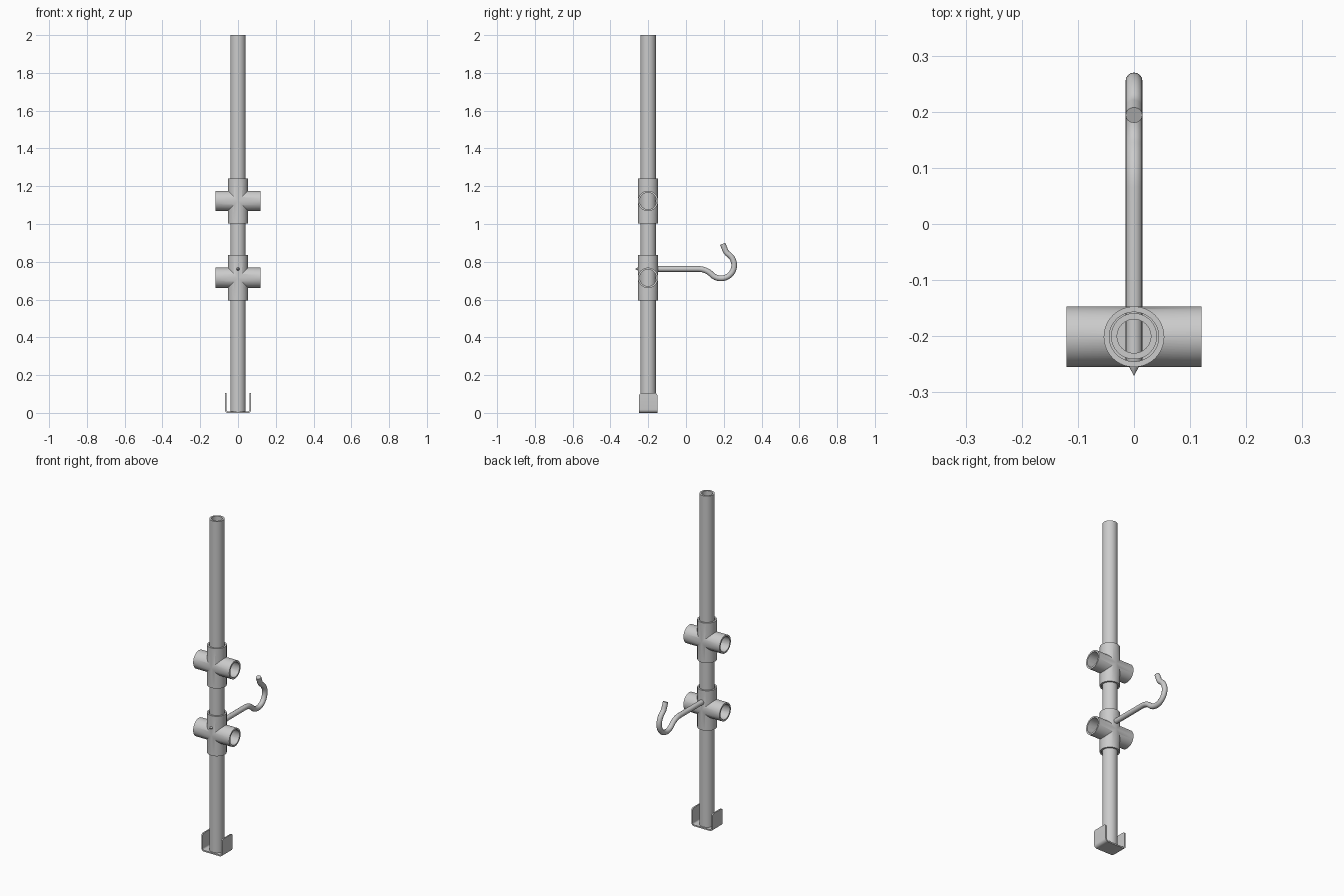
import bpy, bmesh, math
from mathutils import Matrix, Vector

if "Cube" in bpy.data.objects:
    bpy.data.objects.remove(bpy.data.objects["Cube"])

PY = -0.2  # y of the pole axis

steel = bpy.data.materials.new("grey_steel")
steel.diffuse_color = (0.6, 0.6, 0.6, 1)
steel.use_nodes = True
steel.node_tree.nodes["Principled BSDF"].inputs["Base Color"].default_value = steel.diffuse_color


def add_object(name, bm):
    bmesh.ops.recalc_face_normals(bm, faces=bm.faces)
    me = bpy.data.meshes.new(name)
    bm.to_mesh(me)
    bm.free()
    ob = bpy.data.objects.new(name, me)
    bpy.context.collection.objects.link(ob)
    me.materials.append(steel)
    return ob


def cylinder(name, r, length, centre, along_x=False, seg=64):
    bm = bmesh.new()
    rot = Matrix.Rotation(math.pi / 2, 4, 'Y') if along_x else Matrix()
    bmesh.ops.create_cone(bm, cap_ends=True, segments=seg, radius1=r, radius2=r,
                          depth=length, matrix=Matrix.Translation(centre) @ rot)
    return add_object(name, bm)


def tube(name, r_out, r_in, z0, z1):
    bm = bmesh.new()
    prof = [(r_out, z0), (r_out, z1), (r_in, z1), (r_in, z0)]
    vs = [bm.verts.new((r, PY, z)) for r, z in prof]
    edges = [bm.edges.new((vs[i], vs[(i + 1) % 4])) for i in range(4)]
    bmesh.ops.spin(bm, geom=vs + edges, cent=(0, PY, 0), axis=(0, 0, 1),
                   angle=2 * math.pi, steps=64, use_duplicate=False)
    bmesh.ops.remove_doubles(bm, verts=bm.verts, dist=1e-5)
    return add_object(name, bm)


def bake(ob, tools):
    # run the booleans in order, then drop the helpers
    for tool, op in tools:
        m = ob.modifiers.new(op, 'BOOLEAN')
        m.object, m.operation, m.solver = tool, op, 'EXACT'
        tool.hide_render = True
    bpy.context.view_layer.update()
    ev = ob.evaluated_get(bpy.context.evaluated_depsgraph_get())
    me = bpy.data.meshes.new_from_object(ev)
    ob.modifiers.clear()
    ob.data = me
    for tool, _ in tools:
        bpy.data.objects.remove(tool)


# hollow pole
tube("pole", 0.041, 0.030, 0.008, 2.0)

# two four-way pipe fittings, bored both ways
for name, z in (("upper_cross_fitting", 1.122), ("lower_cross_fitting", 0.715)):
    c = (0, PY - 0.001, z)
    body = cylinder(name, 0.054, 0.24, c)
    bake(body, [
        (cylinder("arm", 0.0539, 0.24, c, True), 'UNION'),
        (cylinder("bore_z", 0.044, 0.3, c), 'DIFFERENCE'),
        (cylinder("bore_x", 0.044, 0.3, c, True), 'DIFFERENCE'),
    ])

# U-shaped foot bracket: rounded bends at the bottom, clipped upper corners
W, H, T, D, R = 0.07, 0.105, 0.008, 0.048, 0.018


def u_profile(off):
    w, r = W - off, R - off
    half = [(w, H)]
    for i in range(7):
        a = math.radians(-15 * i)
        half.append((W - R + r * math.cos(a), R + r * math.sin(a)))
    return half + [(-x, z) for x, z in reversed(half)]


bm = bmesh.new()
outline = u_profile(0) + u_profile(T)[::-1]
face = bm.faces.new([bm.verts.new((x, PY - D, z)) for x, z in outline])
ext = bmesh.ops.extrude_face_region(bm, geom=[face])
bmesh.ops.translate(bm, vec=(0, 2 * D, 0),
                    verts=[v for v in ext["geom"] if isinstance(v, bmesh.types.BMVert)])
corners = [e for e in bm.edges
           if all(v.co.z > H - 1e-4 for v in e.verts)
           and abs(e.verts[0].co.y - e.verts[1].co.y) < 1e-4]
bmesh.ops.bevel(bm, geom=corners, offset=0.012, segments=4, profile=0.5, affect='EDGES')
add_object("foot_bracket", bm)

# hook rod: pointed end, straight shank, then a swan-neck hook (y, z, radius)
path = [(-0.27, 0.762, 0.02), (-0.243, 0.762, 1), (-0.235, 0.762, 1)]
for i in range(9):  # bend down
    a = math.radians(45 * i / 8)
    path.append((0.065 + 0.1 * math.sin(a), 0.662 + 0.1 * math.cos(a), 1))
for i in range(1, 29):  # main bowl
    a = math.radians(225 + (415 - 225) * i / 28)
    path.append((0.185 + 0.07 * math.cos(a), 0.782 + 0.07 * math.sin(a), 1))
pos = Vector(path[-1][:2])
for i in range(1, 7):  # reverse flick
    a = math.radians(145 - 33 * (i - 0.5) / 6)
    pos = pos + Vector((math.cos(a), math.sin(a))) * 0.0048
    path.append((pos.x, pos.y, 1))
a = math.radians(112)
pos = pos + Vector((math.cos(a), math.sin(a))) * 0.036
path.append((pos.x, pos.y, 1))

cu = bpy.data.curves.new("hook_rod", 'CURVE')
cu.dimensions = '3D'
cu.bevel_depth = 0.015
cu.bevel_resolution = 6
cu.use_fill_caps = True
sp = cu.splines.new('POLY')
sp.points.add(len(path) - 1)
for p, (y, z, r) in zip(sp.points, path):
    p.co = (0, y, z, 1)
    p.radius = r
tmp = bpy.data.objects.new("hook_curve", cu)
bpy.context.collection.objects.link(tmp)
bpy.context.view_layer.update()
me = bpy.data.meshes.new_from_object(tmp.evaluated_get(bpy.context.evaluated_depsgraph_get()))
bpy.data.objects.remove(tmp)
hook = bpy.data.objects.new("hook_rod", me)
bpy.context.collection.objects.link(hook)
me.materials.clear()
me.materials.append(steel)

# smooth shading with crisp edges
bpy.ops.object.select_all(action='DESELECT')
for ob in bpy.context.scene.objects:
    ob.select_set(True)
    bpy.context.view_layer.objects.active = ob
bpy.ops.object.shade_smooth_by_angle(angle=math.radians(30))
